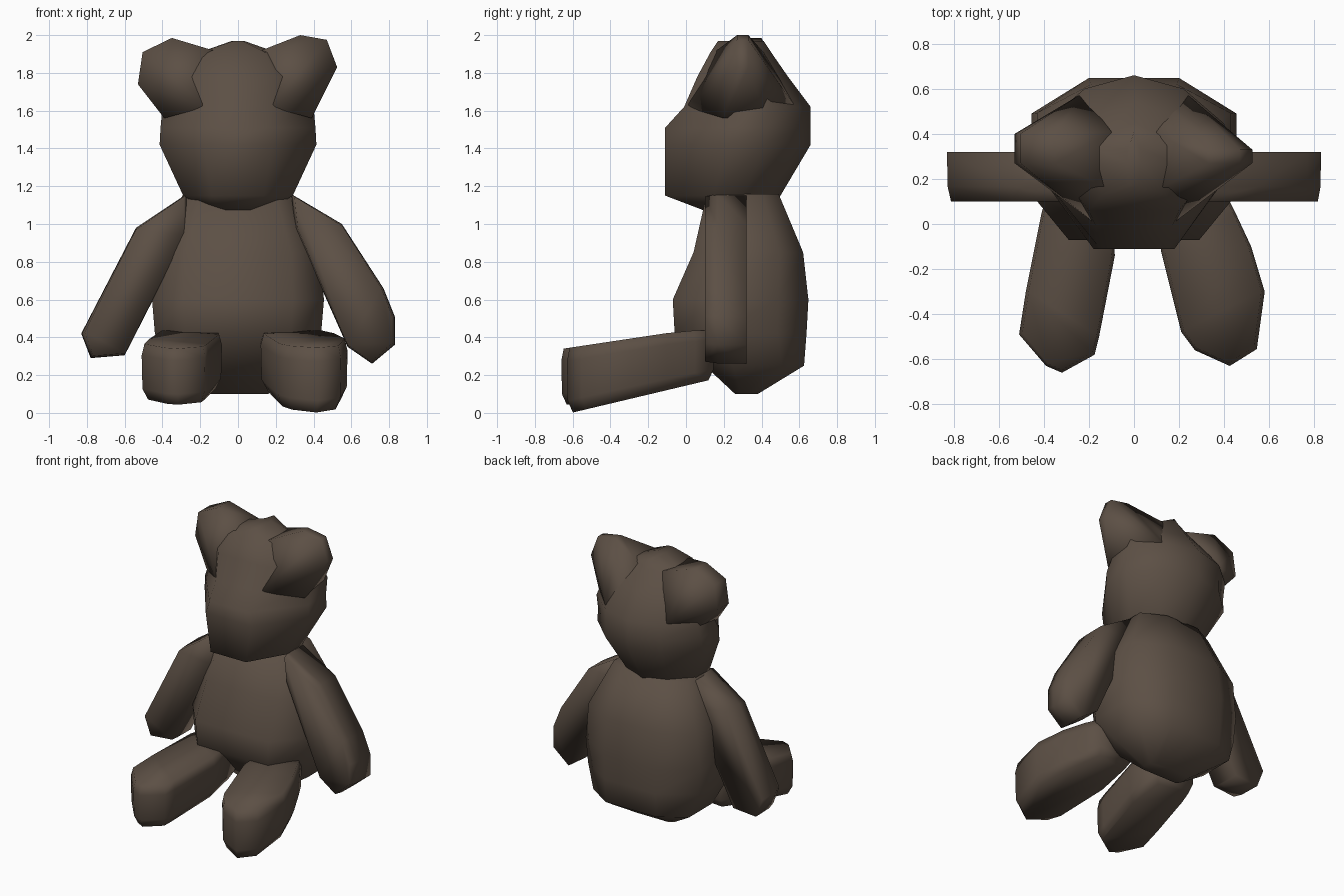
import bpy, bmesh, math

if "Cube" in bpy.data.objects:
    bpy.data.objects.remove(bpy.data.objects["Cube"])

fur = bpy.data.materials.new("dark brown fur")
fur.diffuse_color = (0.107, 0.079, 0.059, 1)
fur.use_nodes = True
fur.node_tree.nodes["Principled BSDF"].inputs["Base Color"].default_value = fur.diffuse_color


def finish(name, bm, angle=100):
    bmesh.ops.recalc_face_normals(bm, faces=bm.faces)
    me = bpy.data.meshes.new(name)
    bm.to_mesh(me)
    bm.free()
    me.materials.append(fur)
    ob = bpy.data.objects.new(name, me)
    bpy.context.collection.objects.link(ob)
    bpy.ops.object.select_all(action='DESELECT')
    ob.select_set(True)
    bpy.context.view_layer.objects.active = ob
    bpy.ops.object.shade_smooth_by_angle(angle=math.radians(angle))


def loft(name, rings, f1, f2, dip):
    """Stack of nine-sided rings: z, front half width, front y, half width, back half width, back y."""
    bm = bmesh.new()
    loops = []
    for z, fw, yf, w, bw, yb in rings:
        y1, y2 = yf + (yb - yf) * f1, yf + (yb - yf) * f2
        half = [(fw, yf), (w, y1), (w, y2), (bw, yb - dip)]
        pts = half + [(0, yb)] + [(-x, y) for x, y in reversed(half)]
        loops.append([bm.verts.new((x, y, z)) for x, y in pts])
    for a, b in zip(loops, loops[1:]):
        for i in range(9):
            j = (i + 1) % 9
            bm.faces.new((a[i], a[j], b[j], b[i]))
    bm.faces.new(loops[0])
    bm.faces.new(loops[-1])
    finish(name, bm)


def hull(name, pts):
    bm = bmesh.new()
    for p in pts:
        bm.verts.new(p)
    res = bmesh.ops.convex_hull(bm, input=bm.verts)
    junk = {v for v in res["geom_interior"] + res["geom_unused"]
            if isinstance(v, bmesh.types.BMVert)}
    bmesh.ops.delete(bm, geom=list(junk), context='VERTS')
    bmesh.ops.dissolve_limit(bm, angle_limit=0.02, verts=bm.verts, edges=bm.edges)
    finish(name, bm)


def limb(name, outline, place, levels):
    """Padded slab: an outline repeated at (depth, width scale) levels."""
    cu = sum(p[0] for p in outline) / len(outline)
    cv = sum(p[1] for p in outline) / len(outline)
    pts = []
    for t, s in levels:
        for u, v in outline:
            # the length is drawn in only half as much as the width
            pts.append(place(cu + (u - cu) * s, cv + (v - cv) * (0.5 + s / 2), t))
    hull(name, pts)


# Torso
loft("body", [
    (0.10, 0.14, 0.26, 0.16, 0.12, 0.38),
    (0.25, 0.24, 0.10, 0.38, 0.20, 0.625),
    (0.42, 0.28, -0.06, 0.44, 0.20, 0.638),
    (0.60, 0.29, -0.07, 0.455, 0.20, 0.648),
    (0.85, 0.28, 0.04, 0.43, 0.19, 0.62),
    (1.16, 0.20, 0.11, 0.29, 0.13, 0.49)], 0.28, 0.78, 0.0)

# Head with blunt snout
loft("head", [
    (1.07, 0.06, 0.10, 0.16, 0.10, 0.42),
    (1.15, 0.14, -0.11, 0.29, 0.16, 0.50),
    (1.42, 0.18, -0.11, 0.415, 0.22, 0.66),
    (1.51, 0.15, -0.11, 0.41, 0.22, 0.66),
    (1.62, 0.17, -0.01, 0.40, 0.22, 0.66),
    (1.78, 0.20, 0.06, 0.36, 0.19, 0.54),
    (1.91, 0.14, 0.13, 0.20, 0.13, 0.45),
    (1.97, 0.02, 0.17, 0.03, 0.02, 0.41)], 0.42, 0.68, 0.06)

# Ears: thin rims spreading to wide roots that blend into the head
for name, side, rim, back in (
        ("left_ear", -1, [(0.20, 1.91), (0.35, 1.985), (0.505, 1.91), (0.53, 1.74), (0.415, 1.61)], 0.40),
        ("right_ear", 1, [(0.15, 1.92), (0.33, 2.0), (0.47, 1.975), (0.525, 1.83), (0.39, 1.63)], 0.33)):
    pts = [(side * x, y, z) for x, z in rim for y in (0.27, back)]
    pts += [(side * x, y, z) for x, y, z in
            ((0.10, 0.15, 1.91), (0.17, 0.0, 1.62), (0.39, 0.20, 1.56),
             (0.10, 0.41, 1.91), (0.18, 0.50, 1.76), (0.23, 0.58, 1.62), (0.38, 0.42, 1.58))]
    hull(name, pts)

# Arms, outlined from the front
def arm_place(x, z, t):
    return (x, 0.10 + 0.22 * t, z)

arm_levels = ((0, 0.94), (0.3, 0.99), (1, 1))
limb("left_arm", [(-0.27, 1.16), (-0.54, 0.98), (-0.83, 0.42), (-0.78, 0.29),
                  (-0.60, 0.305), (-0.43, 0.63), (-0.27, 0.95)], arm_place, arm_levels)
limb("right_arm", [(0.28, 1.16), (0.55, 1.0), (0.77, 0.66), (0.83, 0.51), (0.83, 0.36),
                   (0.71, 0.26), (0.58, 0.35), (0.49, 0.58), (0.30, 0.98)], arm_place, arm_levels)

# Legs, outlined from above and rising towards the hips
def leg_place(drop):
    def place(x, y, t):
        k = (y + 0.65) / 0.8
        low, high = 0.05 - drop + (0.13 + drop) * k, 0.34 + 0.12 * min(k, 0.8)
        return (x, y, low + (high - low) * t)
    return place

leg_levels = ((0, 0.84), (0.2, 0.98), (0.8, 1), (1, 0.93))
limb("left_leg", [(-0.38, 0.15), (-0.41, 0.05), (-0.48, -0.30), (-0.51, -0.49), (-0.39, -0.63),
                  (-0.32, -0.66), (-0.175, -0.58), (-0.155, -0.50), (-0.085, -0.14), (-0.10, 0.12)],
     leg_place(0.01), leg_levels)
limb("right_leg", [(0.40, 0.15), (0.45, 0.05), (0.52, -0.10), (0.58, -0.30), (0.545, -0.555),
                   (0.425, -0.63), (0.27, -0.56), (0.21, -0.48), (0.12, -0.12), (0.12, 0.12)],
     leg_place(0.06), leg_levels)
